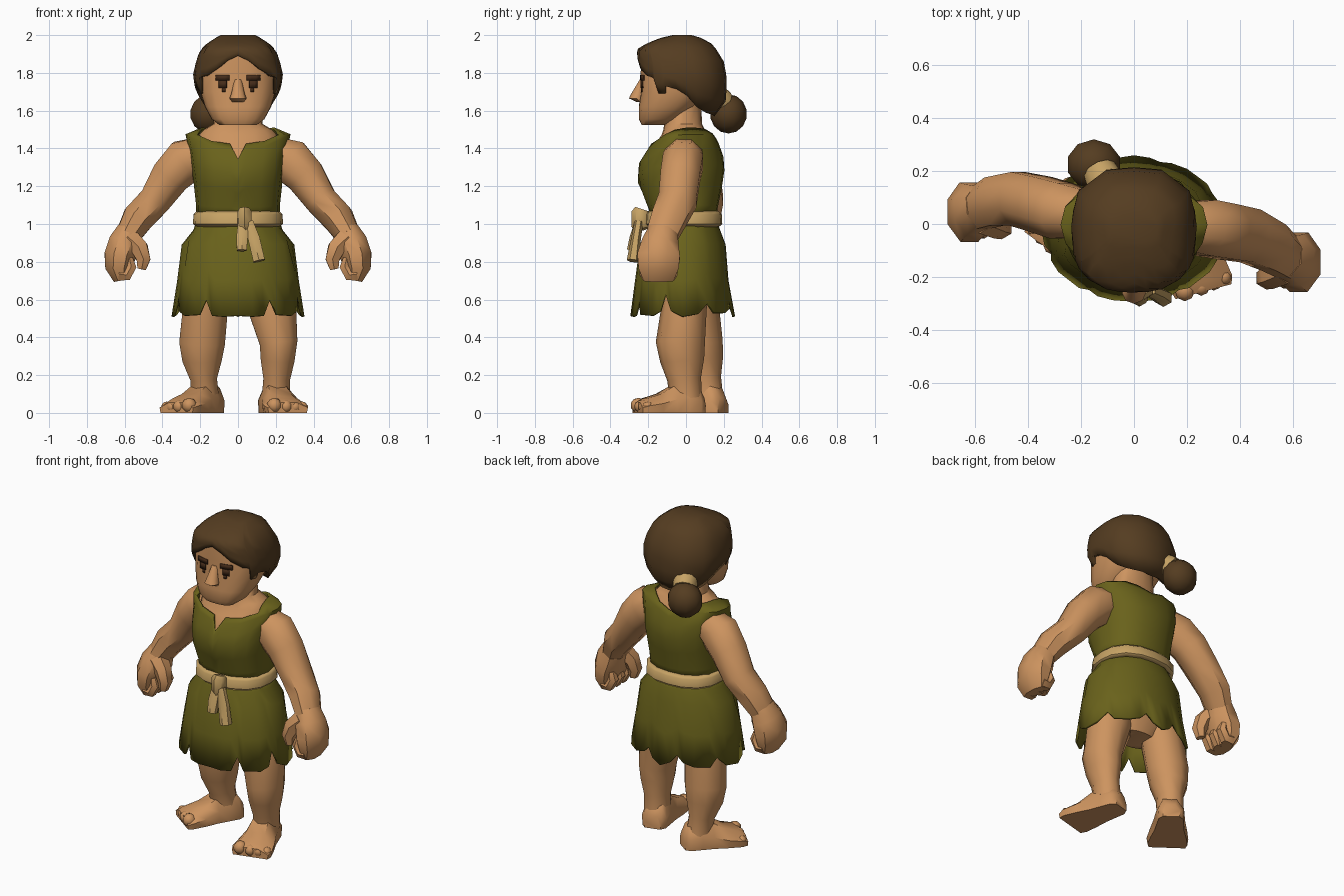
import bpy, bmesh, math
from mathutils import Vector

cube = bpy.data.objects.get("Cube")
if cube:
    bpy.data.objects.remove(cube, do_unlink=True)


def material(name, rgb):
    m = bpy.data.materials.new(name)
    m.use_nodes = True
    m.diffuse_color = (*rgb, 1)
    m.node_tree.nodes["Principled BSDF"].inputs["Base Color"].default_value = (*rgb, 1)
    return m


SKIN = material("skin", (.61, .295, .115))
HAIR = material("brown hair", (.09, .046, .015))
CLOTH = material("olive cloth", (.142, .122, .011))
ROPE = material("tan rope", (.57, .365, .13))
DARK = material("dark brown eyes", (.06, .025, .01))


def finish(name, bm, mat, thick=0, closed=True):
    if closed:
        bmesh.ops.recalc_face_normals(bm, faces=bm.faces)
    me = bpy.data.meshes.new(name)
    bm.to_mesh(me)
    bm.free()
    me.materials.append(mat)
    me.shade_smooth()
    me.set_sharp_from_angle(angle=math.radians(48))
    ob = bpy.data.objects.new(name, me)
    bpy.context.collection.objects.link(ob)
    if thick:
        mod = ob.modifiers.new("thickness", "SOLIDIFY")
        mod.thickness, mod.offset = thick, -1
    return ob


def skin_rings(bm, rings, cap_start=True, cap_end=True):
    vs = [[bm.verts.new(p) for p in r] for r in rings]
    n = len(vs[0])
    for a, b in zip(vs, vs[1:]):
        for i in range(n):
            bm.faces.new((a[i], a[(i + 1) % n], b[(i + 1) % n], b[i]))
    if cap_start:
        bm.faces.new(vs[0][::-1])
    if cap_end:
        bm.faces.new(vs[-1])


# Profile rows are (z, half width, front y, back y)
def profile(rows, z):
    rows = sorted(rows)
    z = min(max(z, rows[0][0]), rows[-1][0])
    for a, b in zip(rows, rows[1:]):
        if z <= b[0]:
            t = (z - a[0]) / (b[0] - a[0])
            return [p + (q - p) * t for p, q in zip(a[1:], b[1:])]


def shell(name, rows, mat, rim=None, n=2.4, sides=16, thick=0, caps=(True, True)):
    """Stack of rounded cross-sections; rim gives the end height by angle from the front."""
    first, last = rows[0][0], rows[-1][0]
    if rim:
        cols = rim + [(360 - a, z) for a, z in rim[::-1] if 0 < a < 180]
    else:
        cols = [(360 * i / sides, last) for i in range(sides)]
    rings = []
    for row in rows:
        f = (row[0] - first) / (last - first)
        ring = []
        for ang, end in cols:
            z = first + (end - first) * f
            w, yf, yb = profile(rows, z)
            s, c = math.sin(math.radians(ang)), -math.cos(math.radians(ang))
            r = (abs(s) ** n + abs(c) ** n) ** (-1 / n)
            ring.append((w * s * r, (yf + yb) / 2 + (yb - yf) / 2 * c * r, z))
        rings.append(ring)
    bm = bmesh.new()
    skin_rings(bm, rings, *caps)
    return finish(name, bm, mat, thick)


def tube(name, path, mat, sides=8):
    """Limb along points (x, y, z, radius across, radius front to back)."""
    pts = [Vector(p[:3]) for p in path]
    rings = []
    for i, p in enumerate(path):
        t = (pts[min(i + 1, len(pts) - 1)] - pts[max(i - 1, 0)]).normalized()
        u = t.cross(Vector((0, 1, 0))).normalized()
        v = u.cross(t)
        angs = [2 * math.pi * (k + .5) / sides for k in range(sides)]
        rings.append([pts[i] + u * p[3] * math.cos(a) + v * p[4] * math.sin(a) for a in angs])
    bm = bmesh.new()
    skin_rings(bm, rings)
    return finish(name, bm, mat)


def ball(name, loc, scale, mat, u=10, v=7):
    bm = bmesh.new()
    bmesh.ops.create_uvsphere(bm, u_segments=u, v_segments=v, radius=1)
    for vert in bm.verts:
        vert.co = Vector([c * s for c, s in zip(vert.co, scale)]) + Vector(loc)
    return finish(name, bm, mat)


# Head, neck and nose
HEAD = [(1.525, .1, -.235, -.11), (1.555, .14, -.25, -.04), (1.62, .175, -.25, .05),
        (1.7, .2, -.238, .12), (1.8, .205, -.24, .17), (1.9, .17, -.235, .13), (1.95, .1, -.15, .06)]
shell("head", HEAD, SKIN, n=2.8, sides=20)
shell("neck_and_chest", [(1.2, .2, -.21, .16), (1.35, .22, -.21, .17), (1.42, .22, -.165, .15),
                         (1.47, .21, -.13, .12), (1.5, .18, -.12, .1), (1.53, .13, -.115, .085),
                         (1.65, .12, -.1, .08)], SKIN)
shell("nose", [(1.645, .03, -.26, -.22), (1.665, .045, -.302, -.22), (1.69, .036, -.29, -.22),
               (1.765, .018, -.245, -.22)], SKIN, n=2, sides=8)


# Eyes and brows as thin plates following the face
def face_plate(name, x0, x1, z0, z1):
    bm = bmesh.new()
    cols = []
    for i in range(4):
        x = x0 + (x1 - x0) * i / 3
        col = []
        for z in (z0, z1):
            w, yf, yb = profile(HEAD, z)
            y = (yf + yb) / 2 - (yb - yf) / 2 * (1 - (abs(x) / w) ** 2.8) ** (1 / 2.8)
            col.append(bm.verts.new((x, y - .004, z)))
        cols.append(col)
    for a, b in zip(cols, cols[1:]):
        bm.faces.new((a[0], b[0], b[1], a[1]))
    finish(name, bm, DARK, .006, closed=False)


for side, x in (("left", 1), ("right", -1)):
    for part, a, b, z0, z1 in (("brow", .045, .12, 1.76, 1.79), ("eye", .06, .102, 1.72, 1.76),
                               ("eye_corner", .066, .084, 1.7, 1.72)):
        lo, hi = sorted((a * x, b * x))
        face_plate(side + "_" + part, lo, hi, z0, z1)

# Parted hair with sideburns, gathered into a side bun
shell("hair", [(2.0, .09, -.07, .03), (1.985, .12, -.135, .08), (1.955, .165, -.21, .135),
               (1.925, .2, -.26, .16), (1.86, .222, -.256, .2), (1.79, .238, -.25, .213),
               (1.72, .228, -.24, .215), (1.65, .195, -.2, .21), (1.57, .14, -.15, .15)], HAIR,
      rim=[(0, 1.89), (14, 1.865), (28, 1.82), (42, 1.785), (52, 1.775), (54, 1.69), (63, 1.69),
           (66, 1.73), (80, 1.715), (92, 1.68), (106, 1.62), (125, 1.59), (155, 1.575), (180, 1.57)],
      n=2.8, thick=.03, caps=(True, False))
tube("hair_tie", [(-.1, .13, 1.69, .06, .06), (-.112, .165, 1.665, .072, .072),
                  (-.13, .2, 1.64, .066, .066)], ROPE, 10)
ball("hair_bun", (-.152, .225, 1.583), (.106, .098, .104), HAIR)

# Sleeveless tunic with notched neckline
shell("tunic_top", [(1.03, .22, -.19, .16), (1.1, .222, -.2, .17), (1.22, .235, -.255, .195),
                    (1.32, .25, -.25, .208), (1.4, .262, -.2, .185), (1.475, .278, -.155, .15),
                    (1.51, .195, -.12, .12)], CLOTH,
      rim=[(0, 1.345), (9, 1.425), (30, 1.44), (48, 1.475), (65, 1.5), (90, 1.51), (115, 1.51),
           (138, 1.505), (160, 1.48), (180, 1.45)], thick=.014, caps=(False, False))

# Ragged skirt
shell("skirt", [(1.03, .215, -.19, .16), (.97, .235, -.205, .18), (.89, .298, -.245, .21),
                (.7, .322, -.27, .225), (.51, .352, -.295, .26)], CLOTH, n=2.05,
      rim=[(0, .515), (13, .51), (23, .515), (30, .6), (36, .52), (54, .515), (64, .54), (70, .63),
           (77, .54), (90, .51), (108, .525), (120, .58), (128, .53), (145, .53), (156, .55),
           (163, .59), (170, .54), (180, .51)], thick=.015, caps=(False, False))
shell("hips", [(.55, .12, -.08, .1), (.65, .22, -.15, .14), (.85, .25, -.18, .16),
               (1.0, .2, -.17, .14)], SKIN)

# Rope belt, knot and hanging ends
shell("belt", [(.985, .222, -.2, .175), (1.0, .238, -.217, .192), (1.05, .236, -.215, .19),
               (1.068, .218, -.2, .17)], ROPE, caps=(False, False), thick=.02)
tube("belt_knot", [(.035, -.235, 1.08, .03, .035), (.035, -.24, 1.065, .042, .048),
                   (.035, -.24, .99, .042, .05), (.04, -.235, .97, .03, .04)], ROPE, 6)
tube("belt_end_short", [(.025, -.25, 1.0, .03, .024), (.022, -.272, .93, .035, .026),
                        (.02, -.285, .86, .03, .028)], ROPE, 6)
tube("belt_end_long", [(.055, -.25, 1.01, .03, .024), (.085, -.265, .92, .036, .026),
                       (.112, -.28, .805, .036, .034)], ROPE, 6)


# Arms with loosely curled fists; ys sets the swing of each joint
def arm(side, x, ys):
    spine = [(.2, 1.37, .1, .1), (.275, 1.335, .128, .115), (.355, 1.255, .113, .113),
             (.44, 1.125, .092, .11), (.53, 1.03, .09, .1), (.585, .935, .07, .088)]
    tube(side + "_arm", [(x * p[0], y, p[1], p[2], p[3]) for p, y in zip(spine, ys)], SKIN)
    h = ys[-1]

    def piece(name, pts, sides=8):
        tube(side + "_" + name, [(x * a, h + b, c, d, e) for a, b, c, d, e in pts], SKIN, sides)
    piece("hand", [(.575, .01, .97, .068, .082), (.602, -.005, .9, .09, .105),
                   (.625, -.015, .83, .09, .122), (.632, -.015, .765, .076, .115),
                   (.62, -.015, .7, .04, .085)])
    for k, y in enumerate((-.08, -.015, .05)):
        piece("finger_%d" % (k + 1), [(.63, y, .735, .04, .036), (.59, y, .73, .036, .036),
                                      (.565, y, .775, .032, .034), (.575, y, .82, .02, .024)], 6)
    piece("thumb", [(.57, -.04, .92, .06, .06), (.52, -.065, .87, .052, .052),
                    (.5, -.075, .81, .042, .043), (.51, -.075, .76, .026, .03)], 6)


arm("left", 1, (-.01, -.015, -.03, -.045, -.09, -.13))
arm("right", -1, (.04, .05, .075, .095, .085, .06))


# Legs, feet and toes
def leg(side, x, path, ankle, turn):
    tube(side + "_leg", path, SKIN, 10)
    c, s = math.cos(math.radians(turn)), math.sin(math.radians(turn))

    def place(u, v, z):
        return (x * (ankle[0] + u * c + v * s), ankle[1] + u * s - v * c, z)
    rings = []
    for v, w, h in ((-.095, .05, .08), (-.065, .075, .13), (0, .082, .165), (.07, .09, .145),
                    (.15, .108, .1), (.23, .12, .075), (.265, .11, .055)):
        rings.append([place(u * w, v, z * h) for u, z in
                      ((-.95, 0), (-1, .5), (-.6, 1), (.45, 1), (1, .5), (.95, 0))])
    bm = bmesh.new()
    skin_rings(bm, rings)
    finish(side + "_foot", bm, SKIN)
    for k, (u, v, r) in enumerate(((-.068, .243, .04), (-.004, .245, .034),
                                   (.046, .24, .032), (.088, .232, .03))):
        ball("%s_toe_%d" % (side, k + 1), place(u, v, r), (r, r * 1.05, r), SKIN, 8, 5)


leg("left", 1, [(.15, 0, .76, .135, .13), (.18, -.01, .56, .135, .12), (.215, -.03, .37, .105, .13),
                (.21, -.02, .28, .094, .117), (.205, -.01, .18, .074, .09), (.2, 0, .08, .078, .085)],
    (.195, 0), 15)
leg("right", -1, [(-.15, .03, .76, .13, .13), (-.172, .05, .56, .125, .125), (-.19, .075, .37, .127, .12),
                  (-.19, .085, .28, .11, .112), (-.182, .1, .18, .074, .086), (-.175, .115, .08, .078, .082)],
    (.17, .12), 36)
